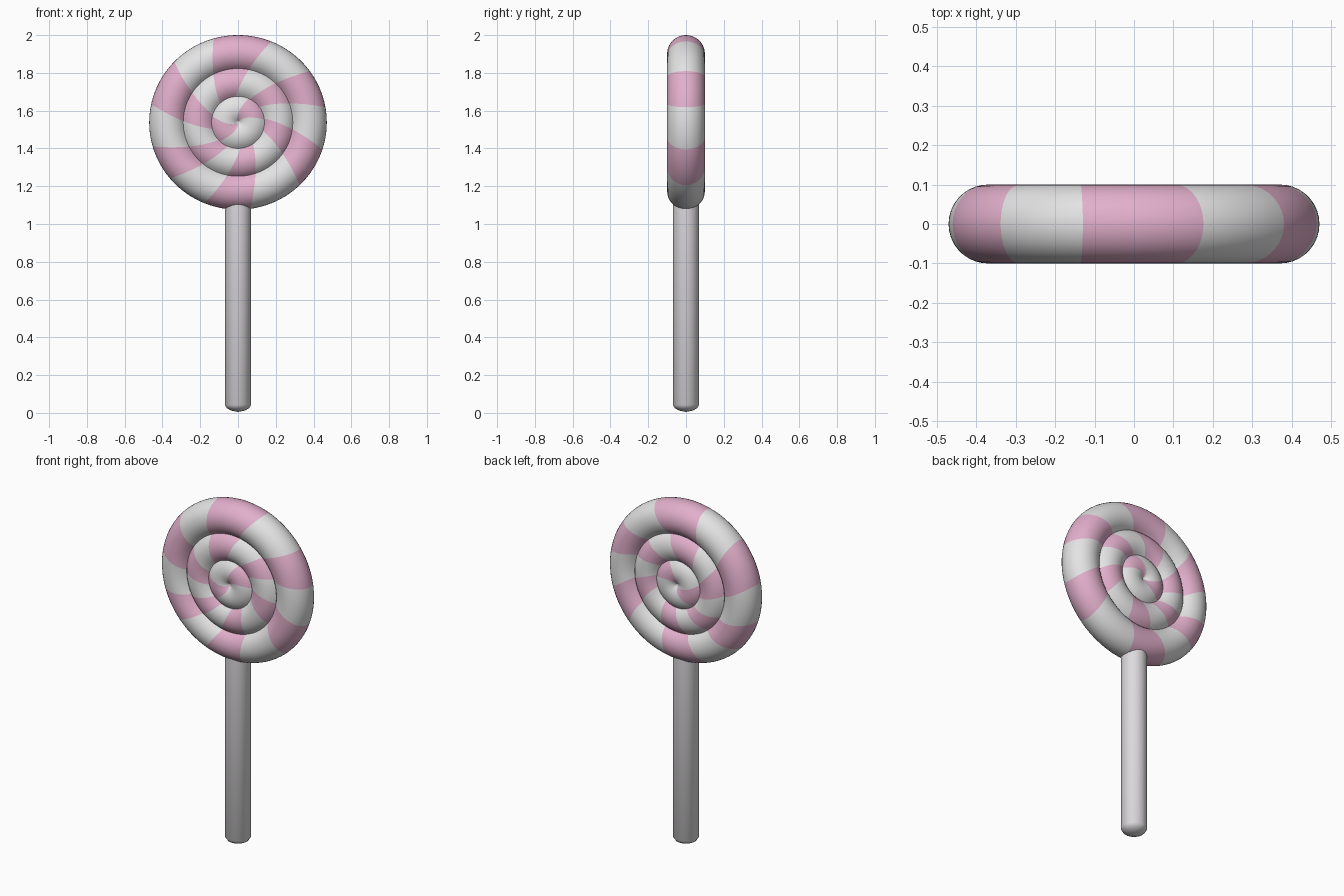
import bpy, bmesh, math

if "Cube" in bpy.data.objects:
    bpy.data.objects.remove(bpy.data.objects["Cube"])


def material(name, rgb):
    m = bpy.data.materials.new(name)
    m.diffuse_color = (*rgb, 1)
    m.use_nodes = True
    m.node_tree.nodes["Principled BSDF"].inputs["Base Color"].default_value = m.diffuse_color
    return m


WHITE = material("candy white", (0.78, 0.77, 0.77))
PINK = material("candy pink", (0.76, 0.43, 0.60))
STICK = material("stick white", (0.72, 0.70, 0.72))


def finish(bm, name, mats):
    bmesh.ops.recalc_face_normals(bm, faces=bm.faces)
    me = bpy.data.meshes.new(name)
    bm.to_mesh(me)
    bm.free()
    for m in mats:
        me.materials.append(m)
    ob = bpy.data.objects.new(name, me)
    bpy.context.collection.objects.link(ob)
    bpy.ops.object.select_all(action='DESELECT')
    ob.select_set(True)
    bpy.context.view_layer.objects.active = ob
    bpy.ops.object.shade_smooth_by_angle(angle=math.radians(40))
    return ob


def lathe(bm, profile, segs, place, colour=None):
    """Revolve (radius, height) points; place() maps them into space."""
    rows = []
    for r, h in profile:
        if r < 1e-4:
            rows.append([bm.verts.new(place(0, h, 0))] * segs)
        else:
            rows.append([bm.verts.new(place(r, h, 2 * math.pi * i / segs)) for i in range(segs)])
    for a, b, pa, pb in zip(rows, rows[1:], profile, profile[1:]):
        for i in range(segs):
            j = (i + 1) % segs
            vs = list(dict.fromkeys((a[i], a[j], b[j], b[i])))
            f = bm.faces.new(vs)
            if colour:
                f.material_index = colour((pa[0] + pb[0]) / 2, (i + 0.5) * 360 / segs)


# Candy: three nested coils, arcs meeting in sharp grooves
TUBE = 0.1
half = []
for centre, start, end, n in ((0.37, 0, 143.13, 14), (0.21, 36.87, 134.43, 10), (0.07, 45.57, 134.43, 10)):
    for k in range(n + 1):
        a = math.radians(start + (end - start) * k / n)
        p = (max(0, centre + TUBE * math.cos(a)), TUBE * math.sin(a))
        if not half or math.dist(half[-1], p) > 0.003:
            half.append(p)
half[-1] = (0, half[-1][1])
profile = [(r, -h) for r, h in reversed(half)] + half[1:]

# Stripe ranges in degrees at the rim, and for the innermost coil
RIM = ((69, 106), (10, 37), (314, 343), (249, 279), (196, 221), (137, 168))
CORE = ((340, 40), (140, 200))


def stripe(r, deg):
    ranges = CORE if r < 0.14 else RIM
    return int(any((deg - lo) % 360 < (hi - lo) % 360 for lo, hi in ranges))


def swirl(r, h, a):
    # mesh lines curl towards the middle, so stripe borders stay clean
    if r > 0:
        a += math.radians(22) * math.log(0.47 / max(r, 0.02))
    return (r * math.cos(a), h, 1.538 + 0.983 * r * math.sin(a))


bm = bmesh.new()
lathe(bm, profile, 180, swirl, stripe)
finish(bm, "swirl_candy", [WHITE, PINK])

# Stick with a domed foot, its top buried in the candy
bm = bmesh.new()
lathe(bm, [(0, 0.005), (0.035, 0.012), (0.058, 0.024), (0.07, 0.042), (0.07, 1.14), (0, 1.14)], 16,
      lambda r, h, a: (r * math.cos(a), r * math.sin(a), h))
finish(bm, "stick", [STICK])
